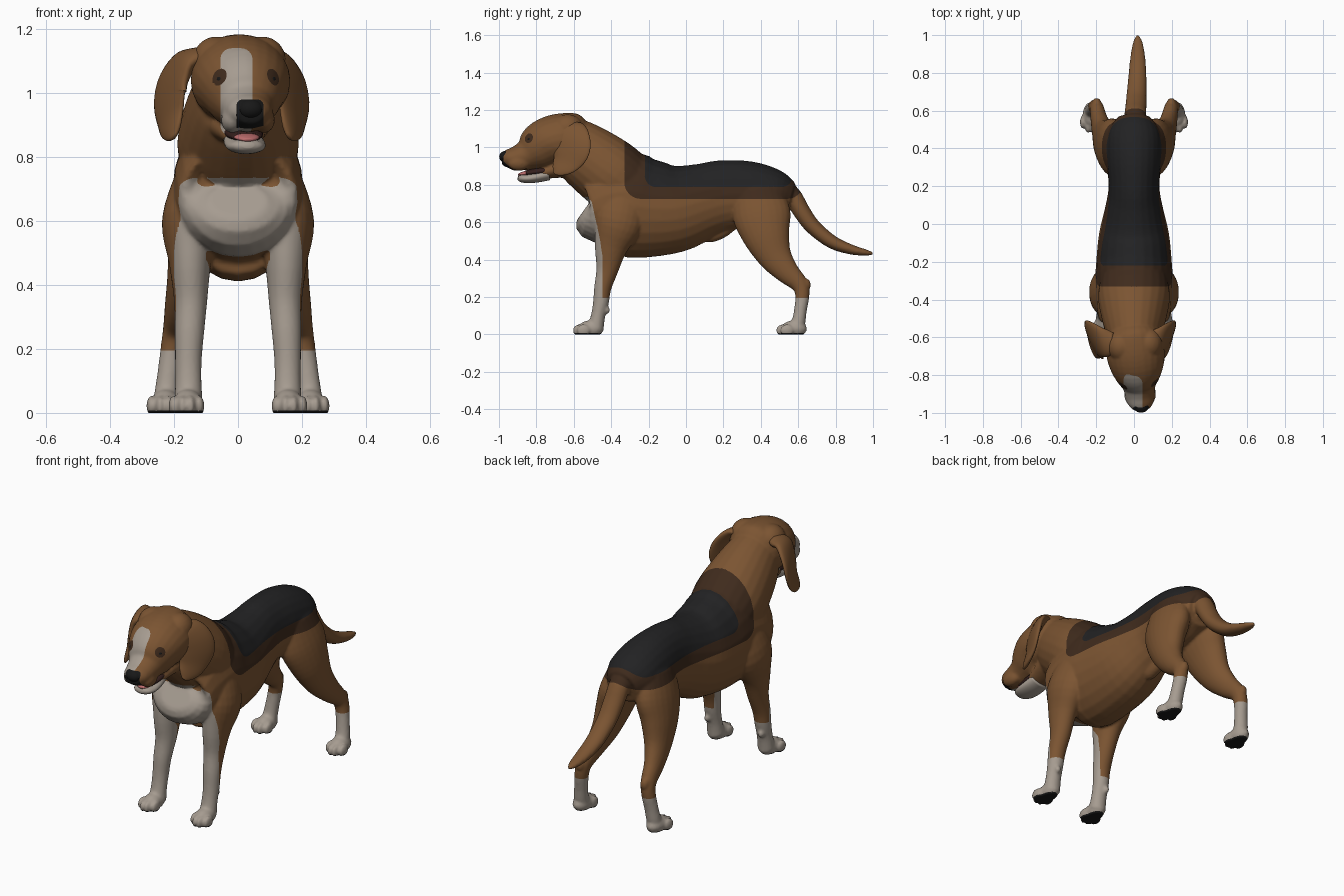
import bpy, bmesh, math
from mathutils import Vector, Matrix

if "Cube" in bpy.data.objects:
    bpy.data.objects.remove(bpy.data.objects["Cube"])

X = Vector((1, 0, 0))
NAMES = ["tan", "dark_brown", "saddle_black", "cream", "pad_black", "tongue_pink", "mouth_dark"]
COLOURS = [(.2, .09, .032), (.05, .024, .012), (.016, .016, .017), (.38, .33, .28),
           (.009, .009, .009), (.5, .15, .15), (.035, .014, .012)]
MATS = []
for name, rgb in zip(NAMES, COLOURS):
    m = bpy.data.materials.new(name)
    m.use_nodes = True
    m.diffuse_color = (*rgb, 1)
    bsdf = m.node_tree.nodes["Principled BSDF"]
    bsdf.inputs["Base Color"].default_value = (*rgb, 1)
    bsdf.inputs["Roughness"].default_value = .8
    MATS.append(m)

# The head looks slightly to its left
PIVOT = Vector((0, -.6, 0))
TURN = Matrix.Translation(PIVOT) @ Matrix.Rotation(math.radians(6), 4, "Z") @ Matrix.Translation(-PIVOT)


def tube(bm, pts, side=X, seg=24, sub=4, turn=None):
    """Closed loft of ellipses: each point is x, y, z, half width, half depth."""
    pts = [Vector(p) for p in pts]
    n = len(pts)
    path = []
    for i in range(n - 1):
        a, b, c, d = pts[max(i - 1, 0)], pts[i], pts[i + 1], pts[min(i + 2, n - 1)]
        for k in range(sub):
            t = k / sub
            path.append(b + (c - a) * (t / 2) + (a * 2 - b * 5 + c * 4 - d) * (t * t / 2)
                        + (b * 3 - a - c * 3 + d) * (t ** 3 / 2))
    path.append(pts[-1])
    rings = []
    for i, p in enumerate(path):
        along = path[min(i + 1, len(path) - 1)] - path[max(i - 1, 0)]
        along = Vector(along[:3]).normalized()
        across = (side - along * side.dot(along)).normalized()
        deep = along.cross(across)
        ring = []
        for k in range(seg):
            ang = math.tau * k / seg
            co = Vector(p[:3]) + across * (p[3] * math.cos(ang)) + deep * (p[4] * math.sin(ang))
            ring.append(bm.verts.new(turn @ co if turn else co))
        rings.append(ring)
    faces = [bm.faces.new(rings[0]), bm.faces.new(rings[-1])]
    for r, s in zip(rings, rings[1:]):
        for k in range(seg):
            faces.append(bm.faces.new((r[k], r[(k + 1) % seg], s[(k + 1) % seg], s[k])))
    bmesh.ops.recalc_face_normals(bm, faces=faces)


def ball(bm, centre, size, turn=None):
    mat = Matrix.Translation(centre) @ Matrix.Diagonal((*size, 1))
    bmesh.ops.create_uvsphere(bm, u_segments=20, v_segments=12, radius=1,
                              matrix=turn @ mat if turn else mat)


def finish(bm, name, mat=None):
    me = bpy.data.meshes.new(name)
    bm.to_mesh(me)
    bm.free()
    ob = bpy.data.objects.new(name, me)
    bpy.context.collection.objects.link(ob)
    for m in MATS if mat is None else [MATS[mat]]:
        me.materials.append(m)
    me.shade_smooth()
    return ob


# Torso, neck, head, throat, tail and sheath
bm = bmesh.new()
tube(bm, [(0, -.545, .665, .09, .06), (0, -.51, .65, .175, .16), (0, -.43, .68, .2, .245),
          (0, -.3, .69, .205, .28), (0, -.2, .675, .2, .265), (0, -.05, .675, .185, .235),
          (0, .1, .717, .15, .2), (0, .2, .742, .135, .19), (0, .35, .75, .145, .175),
          (0, .48, .74, .14, .14), (0, .56, .72, .09, .09)])
tube(bm, [(0, -.25, .74, .17, .17), (0, -.38, .84, .19, .19), (0, -.5, .93, .17, .18),
          (0, -.6, 1, .14, .158), (0, -.66, 1.02, .12, .13)])
tube(bm, [(0, -.52, 1.03, .08, .08), (0, -.58, 1.035, .135, .14), (0, -.66, 1.04, .155, .143),
          (0, -.74, 1.025, .147, .135), (0, -.81, .985, .117, .118), (0, -.86, .957, .088, .083),
          (0, -.91, .943, .077, .066), (0, -.955, .94, .066, .05), (0, -.985, .938, .042, .034)],
     turn=TURN)
tube(bm, [(0, -.5, .9, .11, .09), (0, -.64, .9, .1, .065), (0, -.74, .872, .07, .04),
          (0, -.79, .853, .05, .024)], turn=TURN)
tube(bm, [(0, .48, .8, .06, .05), (.005, .56, .75, .058, .05), (.01, .62, .655, .056, .046),
          (.013, .68, .575, .053, .042), (.018, .78, .495, .048, .036), (.02, .88, .455, .04, .027),
          (.02, .96, .438, .026, .017), (.02, 1, .433, .008, .007)])
tube(bm, [(0, .095, .508, .014, .013), (0, .135, .522, .032, .03), (0, .21, .56, .034, .034),
          (0, .3, .64, .03, .03)])


def paw(x, y, s):
    """Foot with four toes, pointing forward and a little outward."""
    ball(bm, (x, y, .03), (.046, .07, .045))
    for k, back in zip((-1.5, -.5, .5, 1.5), (.022, 0, 0, .022)):
        ball(bm, (x + s * .004 + k * .027, y - .06 + back, .022), (.0155, .036, .032))


for s in (-1, 1):
    # Front leg with shoulder, wrist pad and paw
    tube(bm, [(s * .12, -.33, .75, .07, .12), (s * .15, -.36, .6, .088, .13),
              (s * .15, -.4, .47, .066, .09), (s * .148, -.42, .35, .052, .06),
              (s * .152, -.445, .25, .046, .046), (s * .155, -.455, .17, .042, .042),
              (s * .155, -.47, .1, .041, .038), (s * .155, -.485, .03, .045, .045)])
    ball(bm, (s * .165, -.425, .13), (.016, .02, .02))
    paw(s * .157, -.51, s)
    # Hind leg with thigh, hock and paw
    tube(bm, [(s * .08, .38, .77, .07, .13), (s * .11, .405, .64, .085, .155),
              (s * .138, .43, .53, .078, .128), (s * .16, .475, .42, .062, .092),
              (s * .182, .54, .335, .047, .065), (s * .196, .607, .268, .038, .046),
              (s * .205, .622, .21, .036, .038), (s * .215, .612, .13, .036, .034),
              (s * .222, .602, .07, .038, .037), (s * .224, .587, .03, .042, .045)])
    ball(bm, (s * .198, .64, .265), (.025, .028, .035))
    paw(s * .226, .577, s)
    # Brow, cheek and broad skull corner
    ball(bm, (s * .066, -.8, 1.065), (.04, .035, .035), TURN)
    ball(bm, (s * .05, -.9, .915), (.034, .06, .04), TURN)
    ball(bm, (s * .072, -.64, 1.1), (.075, .085, .077), TURN)

# Fuse the parts into one smooth skin
raw = finish(bm, "dog_body")
remesh = raw.modifiers.new("fuse", "REMESH")
remesh.mode = "VOXEL"
remesh.voxel_size = .0075
soft = raw.modifiers.new("soften", "SMOOTH")
soft.factor = .5
soft.iterations = 4
skin = raw.evaluated_get(bpy.context.evaluated_depsgraph_get())
bm = bmesh.new()
bm.from_mesh(skin.to_mesh())
bpy.data.objects.remove(raw)
for v in bm.verts:
    v.co.z = max(v.co.z, 0)


def rbox(u, v, u0, u1, v0, v1, r):
    """Signed distance to a rounded rectangle, negative inside."""
    du = abs(u - (u0 + u1) / 2) - (u1 - u0) / 2 + r
    dv = abs(v - (v0 + v1) / 2) - (v1 - v0) / 2 + r
    return math.hypot(max(du, 0), max(dv, 0)) + min(max(du, dv), 0) - r


def bib(p):
    """Chest and fronts of the forelegs, reaching further back on their inner sides."""
    inner = max(.15 - abs(p.x), 0) * min(max(.48 - p.z, 0) * 12, 1)
    back = -.447 - .22 * max(p.z - .45, 0) + inner
    return max(rbox(p.x, p.z, -.2, .2, -.5, .735, .07), p.y - min(back, -.4))


def eye_patch(s):
    centre = TURN @ Vector((s * .074, -.84, 1.045))
    return lambda p: ((p - centre) * Vector((1, 1, 1.3)).length / 2).length - .03


# Coat markings, each a region and its colour
coat = [
    (lambda p: rbox(p.y, p.z, -.33, .63, .725, 1.3, .09), 1),
    (lambda p: rbox(p.y, p.z, -.22, .57, .788, 1.3, .06), 2),
    (bib, 3),
    (lambda p: p.z - .195, 3),
    (lambda p: p.z - .007, 4),
    (lambda p: max(rbox(p.x, p.z, -.055, .045, .865, 1.14, .035), p.y + .72), 3),
    (lambda p: max(rbox(p.x, p.z, -.005, .08, .865, .98, .02), p.y + .945), 4),
    (eye_patch(-1), 1),
    (eye_patch(1), 1),
]
for field, mat in coat:
    value = {v: field(v.co) for v in bm.verts}
    cuts = []
    for e in list(bm.edges):
        a, b = e.verts
        fa, fb = value[a], value[b]
        if fa * fb < 0 and min(abs(fa), abs(fb)) > 1e-4:
            cuts.append(bmesh.utils.edge_split(e, a, fa / (fa - fb))[1])
    bmesh.ops.connect_verts(bm, verts=cuts)
    for f in bm.faces:
        if field(f.calc_center_median()) < 0:
            f.material_index = mat
finish(bm, "dog_body")

# Hanging ears, the right one set wider
for s, name, shift in ((1, "left_ear", -.008), (-1, "right_ear", -.032)):
    bm = bmesh.new()
    tube(bm, [(s * .08 + shift, -.635, 1.115, .06, .03), (s * .125 + shift, -.63, 1.1, .08, .03),
              (s * .163 + shift, -.615, 1.05, .103, .024), (s * .18 + shift, -.615, .99, .112, .02),
              (s * .176 + shift, -.645, .925, .085, .017), (s * .17 + shift, -.685, .88, .045, .014),
              (s * .168 + shift, -.705, .862, .012, .006)], Vector((s * .4, .9, 0)).normalized())
    finish(bm, name, 0)

# Nose
bm = bmesh.new()
ball(bm, (0, -.967, .95), (.041, .034, .031), TURN)
finish(bm, "nose", 4)

# Eyes
for s, name in ((1, "left_eye"), (-1, "right_eye")):
    bm = bmesh.new()
    ball(bm, (s * .074, -.841, 1.042), (.02, .019, .015), TURN)
    finish(bm, name, 4)

# Lower jaw, mouth lining and tongue
for name, mat, pts in (
        ("lower_jaw", 3, [(0, -.74, .858, .06, .035), (0, -.8, .842, .064, .03),
                          (0, -.85, .834, .06, .025), (0, -.885, .835, .045, .02),
                          (0, -.9, .838, .018, .01)]),
        ("mouth_lining", 6, [(0, -.73, .88, .06, .03), (0, -.8, .87, .058, .022),
                             (0, -.86, .862, .045, .014)]),
        ("tongue", 5, [(0, -.76, .874, .035, .014), (0, -.83, .866, .042, .014),
                       (0, -.875, .859, .036, .011), (0, -.898, .853, .014, .005)])):
    bm = bmesh.new()
    tube(bm, pts, turn=TURN)
    finish(bm, name, mat)
